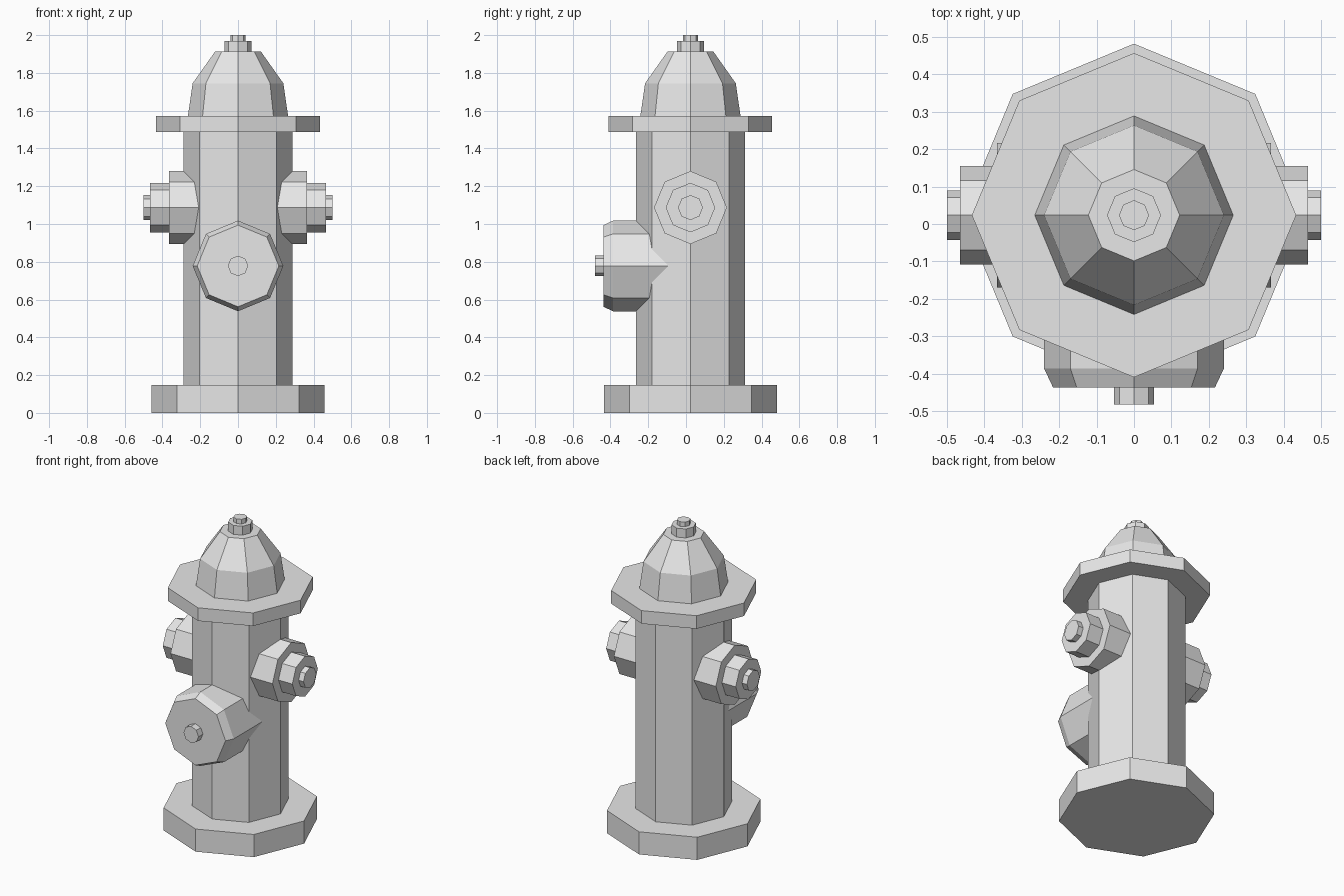
import bpy
import bmesh
import math
from mathutils import Matrix, Vector

default_cube = bpy.data.objects.get("Cube")
if default_cube:
    bpy.data.objects.remove(default_cube, do_unlink=True)

SIDES = 8
AXIS_Y = 0.0235  # the upright axis sits slightly behind centre

grey = bpy.data.materials.new("plain grey")
grey.use_nodes = True
colour = (0.8, 0.8, 0.8, 1)
grey.diffuse_color = colour
grey.node_tree.nodes["Principled BSDF"].inputs["Base Color"].default_value = colour


def turned(name, profile, origin=(0, AXIS_Y, 0), turn=None):
    """Eight-sided closed solid from (radius, height) steps along a local z axis."""
    bm = bmesh.new()
    rings = []
    for radius, height in profile:
        angles = [math.tau * i / SIDES for i in range(SIDES)]
        rings.append([bm.verts.new((radius * math.cos(a), radius * math.sin(a), height))
                      for a in angles])
    for low, high in zip(rings, rings[1:]):
        for i in range(SIDES):
            j = (i + 1) % SIDES
            bm.faces.new((low[i], low[j], high[j], high[i]))
    bm.faces.new(rings[0][::-1])
    bm.faces.new(rings[-1])
    bmesh.ops.recalc_face_normals(bm, faces=bm.faces)
    matrix = Matrix.Translation(Vector(origin))
    if turn:
        matrix = matrix @ turn
    bm.transform(matrix)
    mesh = bpy.data.meshes.new(name)
    bm.to_mesh(mesh)
    bm.free()
    mesh.materials.append(grey)
    obj = bpy.data.objects.new(name, mesh)
    bpy.context.collection.objects.link(obj)
    return obj


# Upright stack: foot, barrel, collar, bonnet and top nut
turned("base_flange", [(0.458, 0), (0.458, 0.147)])
turned("barrel", [(0.288, 0.1), (0.288, 1.53)])
turned("collar", [(0.433, 1.488), (0.433, 1.573)])
turned("bonnet", [(0.265, 1.55), (0.265, 1.573), (0.24, 1.745), (0.122, 1.912)])
turned("top_nut", [(0.072, 1.9), (0.072, 1.97), (0.04, 1.97), (0.04, 2.0)])

# Stepped side outlets, mirrored left and right
outlet = [(0.193, 0.1), (0.193, 0.366), (0.131, 0.366), (0.131, 0.465),
          (0.066, 0.465), (0.066, 0.5)]
for side, sign in (("left", 1), ("right", -1)):
    turned(side + "_outlet", outlet, (0, AXIS_Y, 1.087),
           Matrix.Rotation(sign * math.pi / 2, 4, "Y"))

# Large front outlet with bevelled cap and small bolt
forward = Matrix.Rotation(math.pi / 2, 4, "X")
turned("front_outlet", [(0.24, 0.02), (0.24, 0.386), (0.216, 0.437)],
       (0, 0, 0.778), forward)
turned("front_bolt", [(0.054, 0.42), (0.054, 0.4815)], (0, 0, 0.778), forward)
